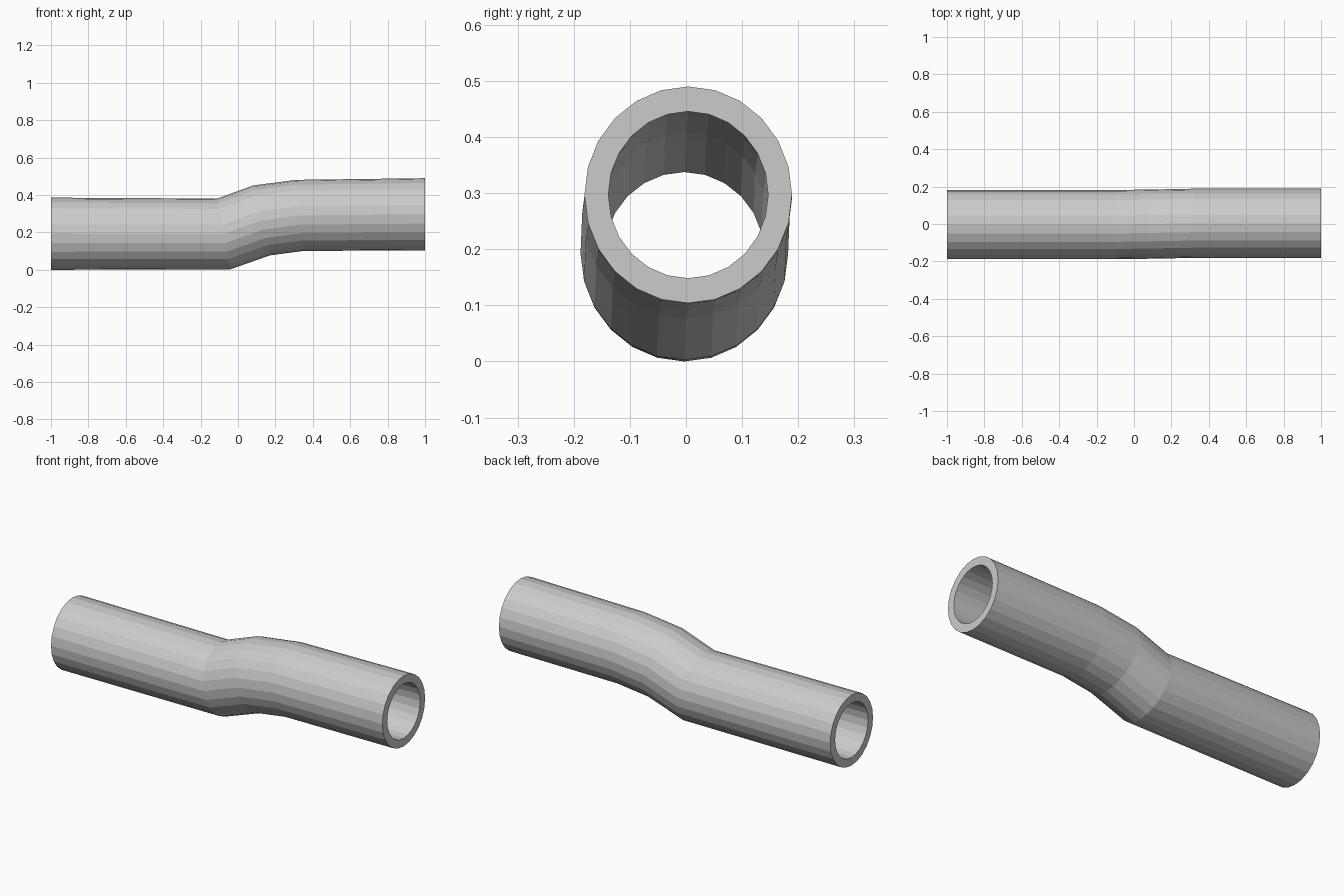
import bpy, bmesh, math
from mathutils import Vector

cube = bpy.data.objects.get("Cube")
if cube:
    bpy.data.objects.remove(cube)

SIDES = 24
HALF_WIDTH = 0.185
BORE = 0.77  # inner size relative to outer

# Slanted rings along the tube: top (x, z), bottom (x, z), sideways offset
RINGS = [
    ((-1.00, 0.386), (-1.00, 0.000), -0.003),
    ((-0.11, 0.381), (-0.04, 0.003), -0.003),
    ((0.08, 0.451), (0.17, 0.077), 0.000),
    ((0.31, 0.481), (0.35, 0.101), 0.004),
    ((1.00, 0.490), (1.00, 0.104), 0.004),
]

mat = bpy.data.materials.new("light grey")
mat.use_nodes = True
grey = (0.6, 0.6, 0.6, 1)
mat.diffuse_color = grey
mat.node_tree.nodes["Principled BSDF"].inputs["Base Color"].default_value = grey

bm = bmesh.new()


def ring(top, bottom, offset, scale):
    t = Vector((top[0], offset, top[1]))
    b = Vector((bottom[0], offset, bottom[1]))
    centre, up = (t + b) / 2, (t - b) / 2 * scale
    side = Vector((0, HALF_WIDTH * scale, 0))
    angles = [2 * math.pi * i / SIDES for i in range(SIDES)]
    return [bm.verts.new(centre + up * math.cos(a) + side * math.sin(a)) for a in angles]


# Outer skin one way, bore back the other way, closed into a loop by the rims
outer = [ring(*r, 1) for r in RINGS]
inner = [ring(*r, BORE) for r in reversed(RINGS)]
loop = outer + inner
for a, b in zip(loop, loop[1:] + loop[:1]):
    for i in range(SIDES):
        j = (i + 1) % SIDES
        bm.faces.new((a[i], a[j], b[j], b[i]))
bmesh.ops.recalc_face_normals(bm, faces=bm.faces)

mesh = bpy.data.meshes.new("offset_pipe")
bm.to_mesh(mesh)
bm.free()
mesh.materials.append(mat)
pipe = bpy.data.objects.new("offset_pipe", mesh)
bpy.context.collection.objects.link(pipe)
